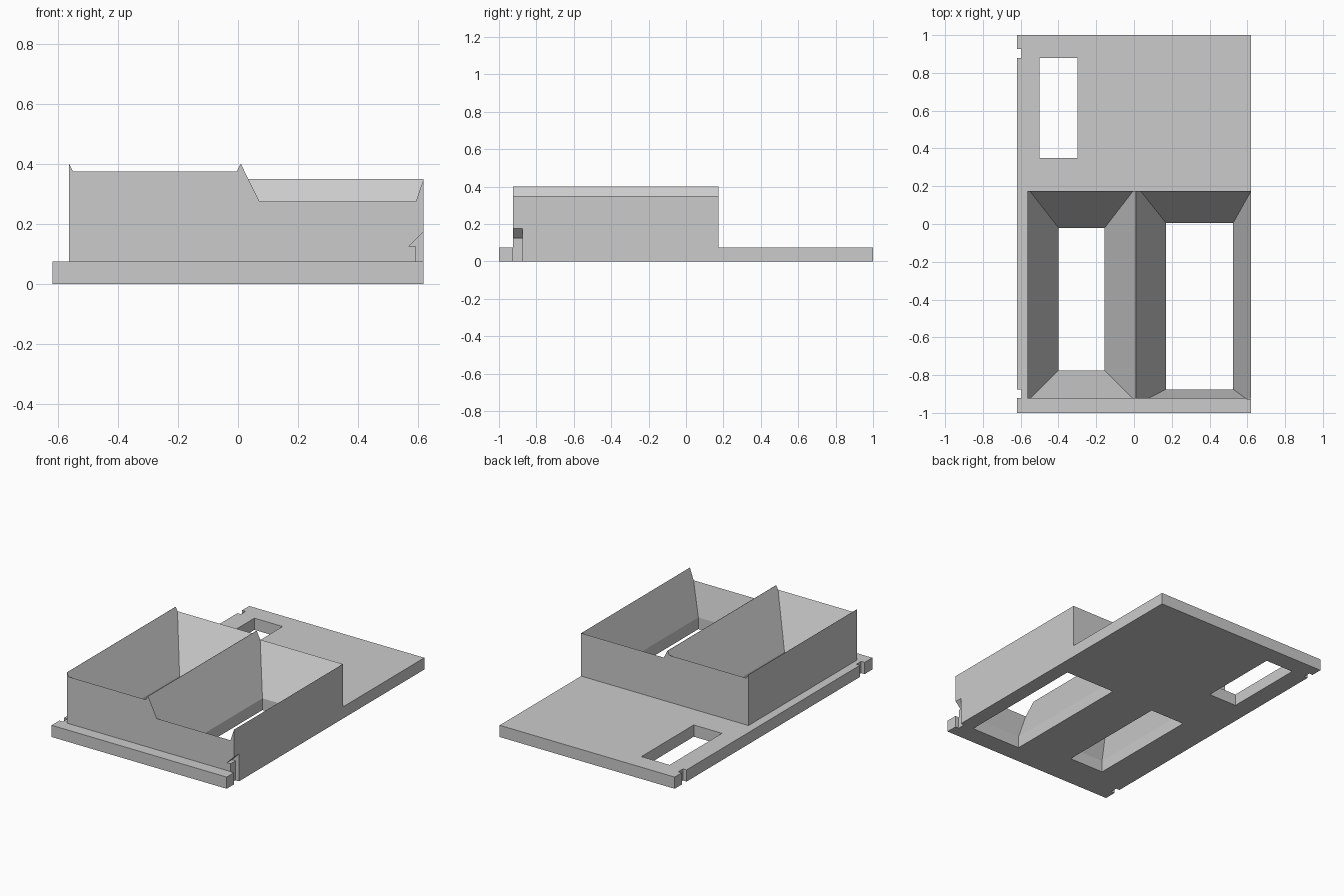
import bpy, bmesh
from mathutils import Vector

default = bpy.data.objects.get("Cube")
if default:
    bpy.data.objects.remove(default, do_unlink=True)

grey = bpy.data.materials.new("light_grey")
grey.use_nodes = True
COLOUR = (0.6, 0.6, 0.6, 1)
grey.diffuse_color = COLOUR
grey.node_tree.nodes["Principled BSDF"].inputs["Base Color"].default_value = COLOUR


def loft(name, lower, upper):
    """Solid between two matching closed outlines."""
    bm = bmesh.new()
    a = [bm.verts.new(p) for p in lower]
    b = [bm.verts.new(p) for p in upper]
    bm.faces.new(a[::-1])
    bm.faces.new(b)
    n = len(a)
    for i in range(n):
        j = (i + 1) % n
        bm.faces.new((a[i], a[j], b[j], b[i]))
    bmesh.ops.recalc_face_normals(bm, faces=bm.faces)
    mesh = bpy.data.meshes.new(name)
    bm.to_mesh(mesh)
    bm.free()
    mesh.materials.append(grey)
    obj = bpy.data.objects.new(name, mesh)
    bpy.context.collection.objects.link(obj)
    return obj


def rect(x0, x1, y0, y1, z):
    return [Vector(p) for p in ((x0, y0, z), (x1, y0, z), (x1, y1, z), (x0, y1, z))]


def block(name, x0, x1, y0, y1, z0, z1):
    return loft(name, rect(x0, x1, y0, y1, z0), rect(x0, x1, y0, y1, z1))


def combine(target, tool, operation):
    """Apply a boolean and discard the tool."""
    mod = target.modifiers.new(operation.lower(), "BOOLEAN")
    mod.operation, mod.solver, mod.object = operation, "EXACT", tool
    bpy.context.view_layer.objects.active = target
    bpy.ops.object.modifier_apply(modifier=mod.name)
    bpy.data.objects.remove(tool, do_unlink=True)


FLOOR, TOP = 0.075, 0.5


def pocket(hole, walls):
    """Funnel with a straight throat; walls give (rim position, rim height)."""
    x0, x1, y0, y1 = hole
    rim = [p + (r - p) * (TOP - FLOOR) / (h - FLOOR)
           for p, (r, h) in zip(hole, walls)]
    throat = block("throat_cutter", x0, x1, y0, y1, -0.1, FLOOR + 0.001)
    funnel = loft("funnel_cutter", rect(*hole, FLOOR), rect(*rim, TOP))
    for cutter in (throat, funnel):
        combine(housing, cutter, "DIFFERENCE")


# Base plate with raised box
housing = block("housing", -0.62, 0.62, -1, 1, 0, FLOOR)
combine(housing, block("raised_box", -0.565, 0.62, -0.925, 0.175, 0, 0.4), "UNION")

# Two tapered pockets, left and right of the central ridge
pocket((-0.40, -0.155, -0.775, -0.02),
       ((-0.564, 0.4), (0.008, 0.4), (-0.925, 0.375), (0.175, 0.375)))
pocket((0.17, 0.525, -0.875, 0.005),
       ((0.01, 0.4), (0.62, 0.35), (-0.925, 0.275), (0.175, 0.35)))

# Window through the plate
combine(housing, block("window_cutter", -0.5, -0.3, 0.35, 0.88, -0.1, 0.2), "DIFFERENCE")

# Notches along one edge
for y in (0.88, -0.922):
    combine(housing, block("notch_cutter", -0.7, -0.595, y, y + 0.047, -0.1, 0.2),
            "DIFFERENCE")

# Barbed snap slot in the opposite edge
barb = [(0.7, -0.1), (0.595, -0.1), (0.595, 0.125), (0.57, 0.125), (0.7, 0.255)]
combine(housing, loft("slot_cutter", [(x, -0.926, z) for x, z in barb],
                      [(x, -0.875, z) for x, z in barb]), "DIFFERENCE")
